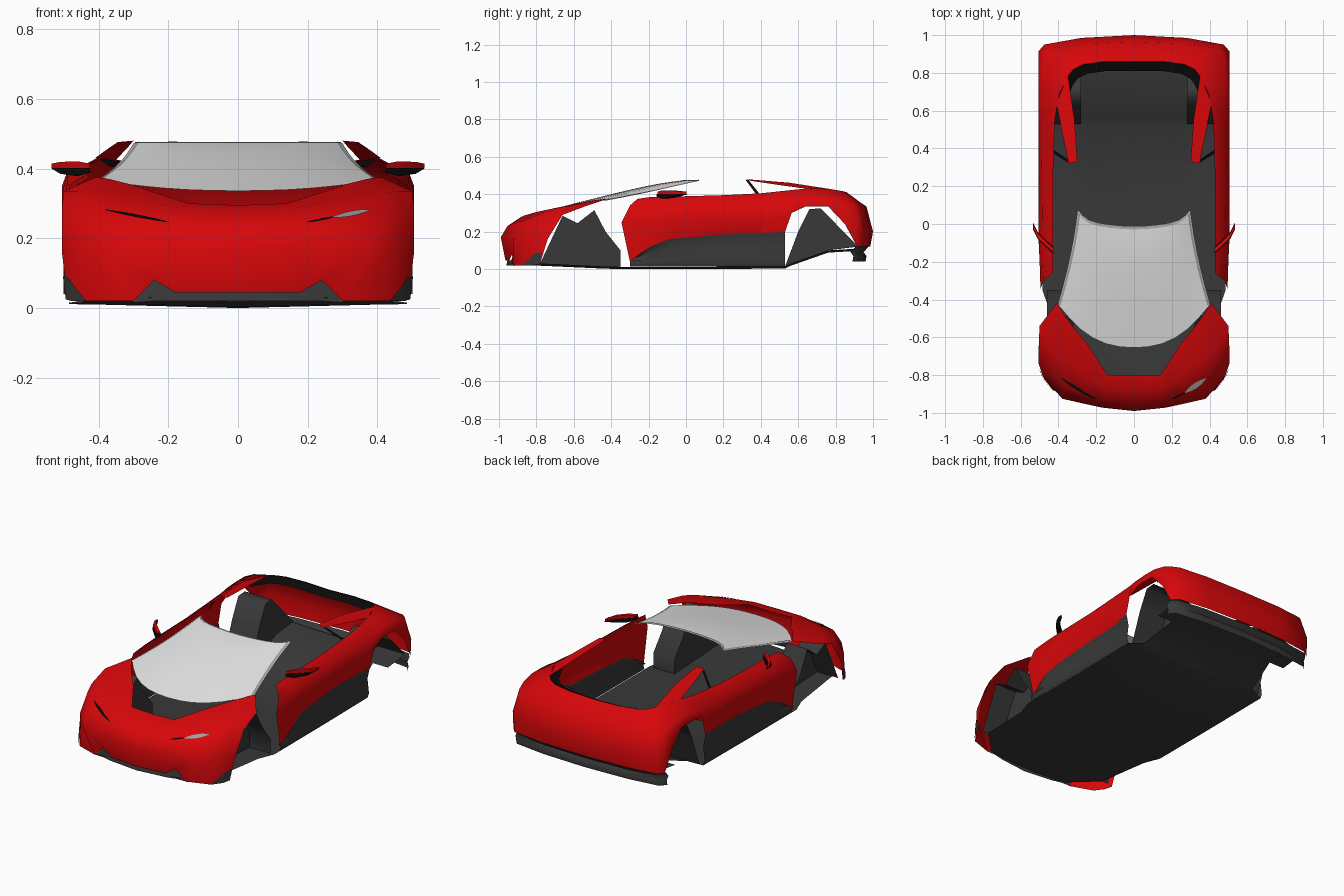
import bpy
import bmesh
from math import radians
from mathutils import Vector

cube = bpy.data.objects.get("Cube")
if cube:
    bpy.data.objects.remove(cube, do_unlink=True)


def make_material(name, red, green, blue):
    material = bpy.data.materials.new(name)
    material.use_nodes = True
    color = (red, green, blue, 1)
    material.diffuse_color = color
    shader = material.node_tree.nodes["Principled BSDF"]
    shader.inputs["Base Color"].default_value = color
    shader.inputs["Roughness"].default_value = 0.6
    return material


RED = make_material("body red", .68, .002, .003)
DARK = make_material("dark grey plastic", .04, .04, .04)
BLACK = make_material("black trim", .003, .003, .003)
GLASS = make_material("pale grey glass", .82, .82, .82)
TRIM = make_material("mid grey trim", .36, .36, .36)


def finish(name, bm, material, mirror=True, smooth_level=0):
    """Turn a bmesh into a shaded object, facing away from the cabin."""
    bm.normal_update()
    middle = sum((v.co for v in bm.verts), Vector()) / len(bm.verts)
    inside = Vector((0, middle.y / 2, .1))
    facing = sum(f.normal.dot(f.calc_center_median() - inside) * f.calc_area() for f in bm.faces)
    if facing < 0:
        bmesh.ops.reverse_faces(bm, faces=bm.faces[:])
    mesh = bpy.data.meshes.new(name)
    bm.to_mesh(mesh)
    bm.free()
    obj = bpy.data.objects.new(name, mesh)
    bpy.context.collection.objects.link(obj)
    mesh.materials.append(material)
    bpy.ops.object.select_all(action="DESELECT")
    obj.select_set(True)
    bpy.context.view_layer.objects.active = obj
    bpy.ops.object.shade_smooth_by_angle(angle=radians(60))
    if mirror:
        modifier = obj.modifiers.new("mirror", "MIRROR")
        modifier.merge_threshold = .0005
    if smooth_level:
        modifier = obj.modifiers.new("rounding", "SUBSURF")
        modifier.levels = modifier.render_levels = smooth_level
        modifier.boundary_smooth = "PRESERVE_CORNERS"
    return obj


def loft(name, stations, material, mirror=True, smooth_level=0, cap=False):
    """Skin a sheet through stations, each a list of points; cap closes the first one."""
    bm = bmesh.new()
    rows = [[bm.verts.new(point) for point in station] for station in stations]
    for first, second in zip(rows, rows[1:]):
        for i in range(len(first) - 1):
            bm.faces.new((first[i], first[i + 1], second[i + 1], second[i]))
    if cap:
        bm.faces.new(rows[0])
    return finish(name, bm, material, mirror, smooth_level)


def shifted(points, dx=0, dy=0, dz=0):
    return [(x + dx, y + dy, z + dz) for x, y, z in points]


# Front shell, from the nose round to the wheel arch, bottom edge to hood edge
front = [
    [(0, -.965, .045), (0, -.99, .17), (0, -.955, .23), (0, -.88, .28), (0, -.8, .295)],
    [(.18, -.945, .045), (.17, -.972, .17), (.16, -.935, .24), (.155, -.87, .285), (.14, -.8, .3)],
    [(.24, -.93, .08), (.27, -.95, .17), (.27, -.905, .25), (.26, -.8, .305), (.25, -.63, .335)],
    [(.3, -.925, .02), (.38, -.925, .17), (.37, -.865, .26), (.35, -.73, .32), (.31, -.56, .355)],
    [(.43, -.88, .02), (.44, -.855, .17), (.43, -.8, .27), (.42, -.68, .33), (.37, -.48, .37)],
    [(.475, -.82, .02), (.485, -.8, .17), (.475, -.74, .28), (.46, -.63, .335), (.385, -.45, .373)],
    [(.49, -.78, .03), (.505, -.74, .16), (.505, -.66, .29), (.5, -.54, .335), (.41, -.42, .375)],
]
front_shell = loft("front_shell", front, RED)

# Doors, lower edge to belt line
doors = [
    [(.49, -.3, .04), (.495, -.345, .25), (.48, -.3, .34), (.43, -.26, .375)],
    [(.495, -.19, .12), (.5, -.19, .25), (.485, -.19, .345), (.43, -.19, .385)],
    [(.48, -.09, .16), (.505, -.09, .26), (.485, -.09, .35), (.43, -.09, .387)],
    [(.475, .2, .185), (.505, .2, .27), (.487, .2, .355), (.43, .2, .395)],
    [(.48, .4, .19), (.505, .4, .27), (.49, .4, .365), (.425, .4, .405)],
]
loft("door", doors, RED)

# Rear quarters and bumper, continuing the doors round to the tail
rear = [
    doors[-1],
    [(.5, .53, .2), (.505, .53, .28), (.49, .54, .375), (.42, .54, .42)],
    [(.505, .565, .3), (.505, .57, .33), (.49, .6, .385), (.405, .64, .43)],
    [(.505, .64, .335), (.505, .66, .35), (.49, .68, .39), (.395, .69, .43)],
    [(.505, .76, .335), (.505, .76, .35), (.49, .76, .39), (.375, .73, .43)],
    [(.505, .85, .24), (.505, .86, .3), (.485, .84, .375), (.345, .79, .425)],
    [(.5, .915, .12), (.505, .915, .22), (.475, .895, .355), (.32, .82, .42)],
    [(.47, .95, .12), (.475, .95, .22), (.44, .93, .345), (.27, .845, .415)],
    [(.28, .975, .12), (.28, .985, .2), (.26, .955, .34), (.16, .86, .41)],
    [(0, .985, .12), (0, 1, .2), (0, .965, .335), (0, .86, .405)],
]
loft("rear_shell", rear, RED)

# Dark sill under the red door edge
edge = [station[0] for station in doors + rear[1:2]]
sill = [edge, [(x - .015, y, z * .5 + .03) for x, y, z in edge],
        [(.495, y, .045) for x, y, z in edge], [(.485, y, .015) for x, y, z in edge]]
loft("sill", sill, DARK)

# Rear diffuser below the bumper
tail = [(x, y - .01, z) for x, y, z in (station[0] for station in rear[6:])]
loft("rear_diffuser", [tail, shifted(tail, dz=-.03, dy=-.025), shifted(tail, dz=-.05, dy=-.01),
                       shifted(tail, dz=-.08, dy=-.015)], DARK)

# Black lip round the engine opening
rim = [station[3] for station in rear[3:]]
lip = [(x * .93, y - .05, z - .025) for x, y, z in rim]
loft("engine_opening_lip", [shifted(rim, dz=-.004), lip], BLACK)

# Floor pan, rising behind the rear axle
floor = []
for y, half, z in [(-.93, .26, .03), (-.78, .42, .03), (-.45, .45, .015), (-.35, .485, .012),
                   (.1, .485, .012), (.53, .485, .015), (.56, .4, .03), (.76, .36, .1), (.93, .36, .11)]:
    floor.append([(half * t, y, z - .012 * (1 - t)) for t in (0, .5, 1)])
loft("floor_pan", floor, DARK)

# Wheel housings: an inner wall with ramps reaching outwards
housings = {
    "front_wheel_housing": (.32, .46, [(-.78, .03), (-.66, .285), (-.58, .245), (-.49, .315),
                                       (-.43, .2), (-.35, .1), (-.35, .01)]),
    "rear_wheel_housing": (.28, .46, [(.53, .015), (.6, .2), (.66, .32), (.72, .325),
                                      (.92, .12), (.76, .1)]),
}
for name, (inner, outer, profile) in housings.items():
    walls = [[(x, y, z) for y, z in profile] for x in (inner, outer)]
    loft(name, walls, DARK, cap=True)

# Windscreen, base to roof edge
glass = [
    [(0, -.66, .335), (.15, -.645, .338), (.29, -.565, .35), (.4, -.43, .368)],
    [(0, -.3, .428), (.14, -.29, .427), (.27, -.27, .42), (.345, -.23, .405)],
    [(0, -.12, .463), (.13, -.11, .463), (.24, -.08, .46), (.31, -.05, .448)],
    [(0, -.02, .474), (.13, -.01, .475), (.25, .01, .475), (.295, .07, .474)],
]
loft("windscreen", glass, GLASS, smooth_level=1)
side = [row[-1] for row in glass]
loft("windscreen_side_trim", [shifted(side, dx=.005, dz=-.002),
                              shifted(side, dx=-.012, dz=.004)], TRIM, smooth_level=1)
loft("windscreen_top_trim", [shifted(glass[-1], dy=.005),
                             shifted(glass[-1], dy=-.012, dz=.002)], TRIM, smooth_level=1)

# Flying buttresses and the dark pillars below their tips
loft("buttress", [[(.3, .33, .48), (.315, .55, .462), (.35, .79, .425)],
                  [(.345, .32, .476), (.38, .48, .452), (.41, .64, .43)]], RED)
loft("rear_pillar", [[(.34, .32, .475), (.43, .375, .4), (.47, .39, .34)],
                     [(.34, .335, .475), (.43, .395, .4), (.47, .41, .34)]], BLACK)


# Door mirrors: slanted wedge rings joined from root to tip
def mirror_ring(x, y, low, high, depth):
    ring = [(x, y - depth, low), (x, y + depth, low), (x, y + depth, high), (x, y - depth, high)]
    return ring + ring[:1]


base = [(.425, -.14, .388), (.46, -.11, .378), (.51, -.06, .385), (.535, -.01, .4)]
loft("mirror_base", [mirror_ring(x, y, z, .402, .018) for x, y, z in base], BLACK)
loft("mirror_cap", [mirror_ring(x, y, .402, .425 - abs(x - .48) * .2, .013)
                    for x, y, z in base], RED)

# Front lip, side notches and corner intakes
loft("front_lip", [[(0, -.955, .047), (.18, -.935, .047), (.24, -.92, .082), (.3, -.915, .02)],
                   [(0, -.96, .02), (.18, -.94, .02), (.24, -.925, .02), (.31, -.915, .015)]], DARK)
loft("corner_intake", [[(.435, -.88, .02), (.468, -.835, .06)],
                       [(.478, -.823, .02), (.485, -.81, .085)],
                       [(.494, -.783, .025), (.502, -.77, .09)]], DARK)

# Slim headlights laid onto the nose surface
shell = front_shell.evaluated_get(bpy.context.evaluated_depsgraph_get())


def on_nose(x, z):
    hit, point, normal, index = shell.ray_cast(Vector((x, -2, z)), Vector((0, 1, 0)))
    return point + Vector((0, -.005, .002))


def headlight(name, sign, start, end, thickness, material):
    strips = []
    for i in range(7):
        t = i / 6
        x = start + (end - start) * t
        z = .245 + .035 * (x - .2) / .18
        half = thickness * t * (1 - t) + .001
        strips.append([on_nose(sign * x, z - half), on_nose(sign * x, z + half)])
    loft(name, strips, material, mirror=False)


headlight("left_headlight", 1, .27, .38, .025, TRIM)
headlight("left_headlight_slit", 1, .2, .28, .008, BLACK)
headlight("right_headlight_slit", -1, .2, .38, .012, BLACK)
